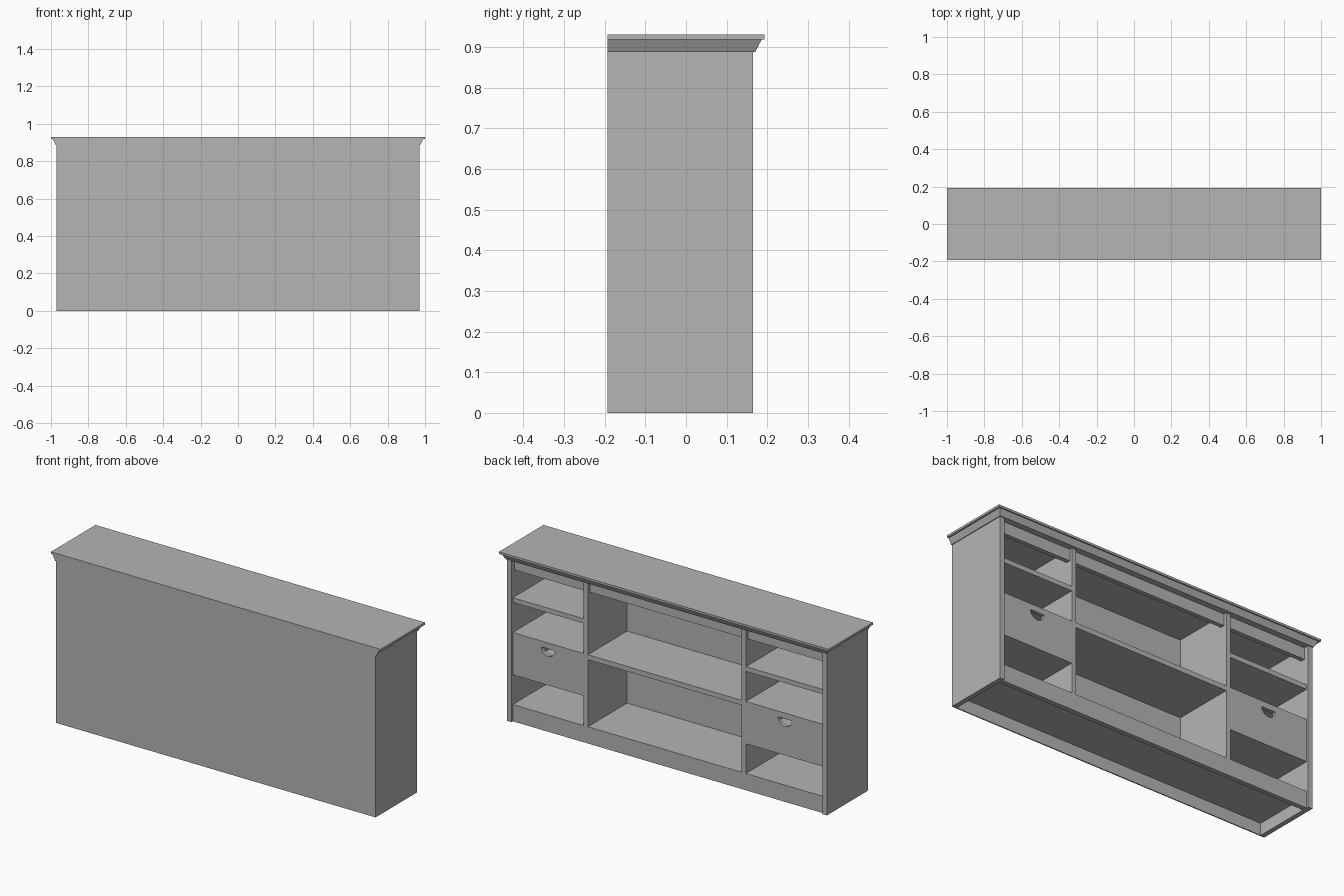
import bpy, bmesh, math
from mathutils import Vector

if "Cube" in bpy.data.objects:
    bpy.data.objects.remove(bpy.data.objects["Cube"], do_unlink=True)

grey = bpy.data.materials.new("plain_grey")
grey.use_nodes = True
GREY = (0.46, 0.46, 0.46, 1)
grey.diffuse_color = GREY
grey.node_tree.nodes["Principled BSDF"].inputs["Base Color"].default_value = GREY


def finish(name, bm):
    bmesh.ops.recalc_face_normals(bm, faces=bm.faces)
    mesh = bpy.data.meshes.new(name)
    bm.to_mesh(mesh)
    bm.free()
    mesh.materials.append(grey)
    obj = bpy.data.objects.new(name, mesh)
    bpy.context.scene.collection.objects.link(obj)
    return obj


def box(name, x, y, z, flare=0):
    """Box from (low, high) pairs; flare widens the top on the sides and the open face."""
    bm = bmesh.new()
    bmesh.ops.create_cube(bm, size=1)
    for v in bm.verts:
        i, j, k = (c > 0 for c in v.co)
        grow = flare if k else 0
        v.co = (x[i] + (grow if i else -grow), y[j] + (grow if j else 0), z[k])
    return finish(name, bm)


def notched_panel(name, x, y, z, radius, drop):
    """Upright panel with a half-round finger hole, flat side up."""
    bm = bmesh.new()
    cx, cz = sum(x) / 2, z[1] - drop
    outer = [(x[0], z[0]), (x[1], z[0]), (x[1], z[1]), (x[0], z[1])]
    steps = 16
    hole = [(cx + radius * math.cos(math.pi * i / steps),
             cz - radius * math.sin(math.pi * i / steps)) for i in range(steps + 1)]
    edges = []
    for loop in (outer, hole):
        vs = [bm.verts.new((px, y[0], pz)) for px, pz in loop]
        edges += [bm.edges.new((a, b)) for a, b in zip(vs, vs[1:] + vs[:1])]
    bmesh.ops.triangle_fill(bm, edges=edges, use_beauty=True)
    ext = bmesh.ops.extrude_face_region(bm, geom=bm.faces[:])
    moved = [g for g in ext["geom"] if isinstance(g, bmesh.types.BMVert)]
    bmesh.ops.translate(bm, verts=moved, vec=Vector((0, y[1] - y[0], 0)))
    return finish(name, bm)


# Main dimensions
BACK, INNER_BACK, FACE, END_FACE = -0.193, -0.187, 0.153, 0.165
HALF, T = 0.97, 0.026
INNER = HALF - T
TOP, FLOOR = 0.887, 0.092
DEPTH = (INNER_BACK, FACE)

# Carcass
box("left_end_panel", (INNER, HALF), (BACK, END_FACE), (0, TOP))
box("right_end_panel", (-HALF, -INNER), (BACK, END_FACE), (0, TOP))
box("back_panel", (-INNER, INNER), (BACK, INNER_BACK), (0, TOP))
box("floor", (-INNER, INNER), (INNER_BACK, FACE - T), (FLOOR - T, FLOOR))
box("plinth", (-INNER, INNER), (FACE - T, FACE), (0, FLOOR))

# Crown moulding and top board
box("crown_moulding", (-0.974, 0.974), (BACK, 0.170), (TOP, 0.918), flare=0.016)
box("top_board", (-1, 1), (BACK, 0.193), (0.918, 0.93))

# Dividers
dividers = {"left": (0.488, 0.514), "right": (-0.471, -0.445)}
for side, span in dividers.items():
    box(side + "_divider", span, DEPTH, (FLOOR, TOP))

# Bays, each with a recessed top rail
bays = {
    "left": (dividers["left"][1], INNER),
    "middle": (dividers["right"][1], dividers["left"][0]),
    "right": (-INNER, dividers["right"][0]),
}
for side, span in bays.items():
    box(side + "_top_rail", span, (FACE - 0.04, FACE - 0.016), (0.824, TOP))
    if side == "middle":
        box("middle_shelf", span, DEPTH, (0.46, 0.487))
        continue
    box(side + "_upper_shelf", span, DEPTH, (0.652, 0.678))
    # Closed drawer box with a finger hole in its front
    low, high, wall = 0.255, 0.487, 0.02
    inside = (INNER_BACK, FACE - wall)
    box(side + "_drawer_top", span, inside, (high - wall, high))
    box(side + "_drawer_bottom", span, inside, (low, low + wall))
    notched_panel(side + "_drawer_front", span, (FACE - wall, FACE), (low, high), 0.042, 0.032)
